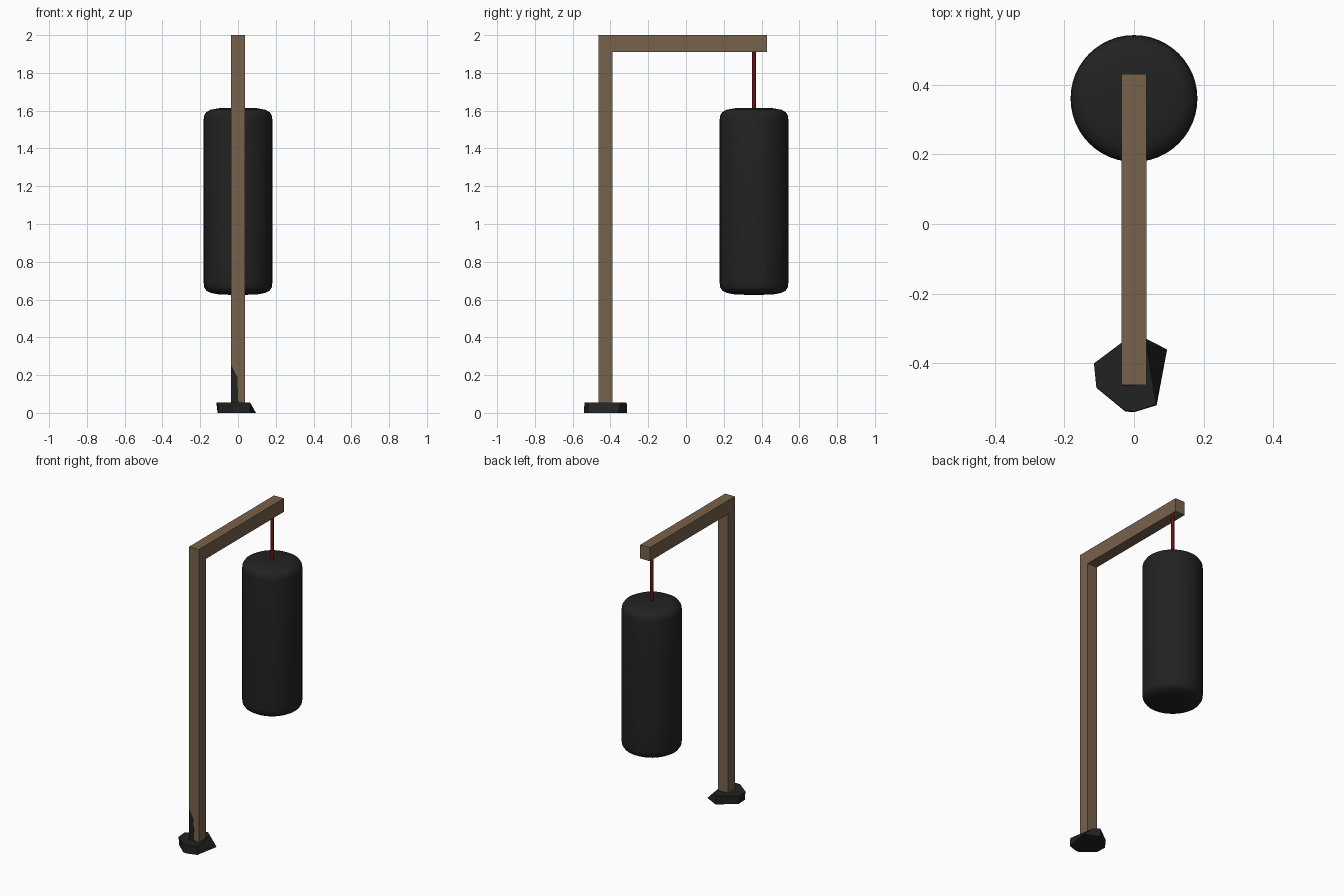
import bpy, bmesh, math

cube = bpy.data.objects.get("Cube")
if cube:
    bpy.data.objects.remove(cube, do_unlink=True)


def material(name, rgb):
    m = bpy.data.materials.new(name)
    m.use_nodes = True
    m.diffuse_color = (*rgb, 1)
    m.node_tree.nodes["Principled BSDF"].inputs["Base Color"].default_value = (*rgb, 1)
    return m


wood = material("brown_wood", (0.19, 0.122, 0.072))
black = material("black_leather", (0.016, 0.016, 0.016))
red = material("dark_red_rope", (0.15, 0.005, 0.005))


def finish(name, bm, mat, smooth=False):
    bmesh.ops.recalc_face_normals(bm, faces=bm.faces)
    mesh = bpy.data.meshes.new(name)
    bm.to_mesh(mesh)
    bm.free()
    mesh.materials.append(mat)
    obj = bpy.data.objects.new(name, mesh)
    bpy.context.collection.objects.link(obj)
    if smooth:
        bpy.ops.object.select_all(action="DESELECT")
        obj.select_set(True)
        bpy.context.view_layer.objects.active = obj
        bpy.ops.object.shade_smooth_by_angle(angle=math.radians(40))
    return obj


def loft(name, lower, upper, mat):
    """Solid between two matching loops of points."""
    bm = bmesh.new()
    a = [bm.verts.new(p) for p in lower]
    b = [bm.verts.new(p) for p in upper]
    bm.faces.new(a)
    bm.faces.new(b)
    n = len(a)
    for i in range(n):
        j = (i + 1) % n
        bm.faces.new((a[i], a[j], b[j], b[i]))
    return finish(name, bm, mat)


def lathe(name, profile, y, sides, mat):
    """Capped solid of revolution about a vertical axis."""
    bm = bmesh.new()
    rings = []
    for r, z in profile:
        angles = [math.tau * i / sides for i in range(sides)]
        rings.append([bm.verts.new((r * math.cos(t), y + r * math.sin(t), z)) for t in angles])
    for a, b in zip(rings, rings[1:]):
        for i in range(sides):
            j = (i + 1) % sides
            bm.faces.new((a[i], a[j], b[j], b[i]))
    bm.faces.new(rings[0])
    bm.faces.new(rings[-1])
    return finish(name, bm, mat, True)


# Wooden frame: one L-shaped outline extruded sideways
HALF = 0.036
outline = [(-0.462, 0.05), (-0.39, 0.05), (-0.39, 1.91), (0.43, 1.91), (0.43, 2), (-0.462, 2)]
loft("wooden_frame", [(-HALF, y, z) for y, z in outline],
     [(HALF, y, z) for y, z in outline], wood)

# Hanging bag with rounded shoulders, mirrored top to bottom
BAG_Y, MIDDLE = 0.36, 1.12
shoulder = [(0.182, 0.43), (0.179, 0.455), (0.168, 0.472), (0.145, 0.485), (0.1, 0.493), (0.04, 0.495)]
profile = [(r, MIDDLE - h) for r, h in reversed(shoulder)] + [(r, MIDDLE + h) for r, h in shoulder]
lathe("hanging_bag", profile, BAG_Y, 48, black)

# Rope
lathe("rope", [(0.011, 1.6), (0.011, 1.92)], BAG_Y, 12, red)

# Rough stone foot
foot_low = [(-0.108, -0.4), (0, -0.312), (0.095, -0.36), (0.065, -0.52),
            (0, -0.54), (-0.025, -0.538), (-0.105, -0.468)]
foot_top = [(-0.115, -0.4), (0, -0.314), (0.035, -0.345), (0.064, -0.518),
            (0, -0.538), (-0.025, -0.535), (-0.108, -0.47)]
loft("foot", [(x, y, 0) for x, y in foot_low], [(x, y, 0.055) for x, y in foot_top], black)

# Dark splinter lying on the front of the post
splinter = [(-HALF, 0.052), (0.002, 0.052), (-0.004, 0.19), (-HALF, 0.255)]
loft("post_splinter", [(x, -0.461, z) for x, z in splinter],
     [(x, -0.464, z) for x, z in splinter], black)
